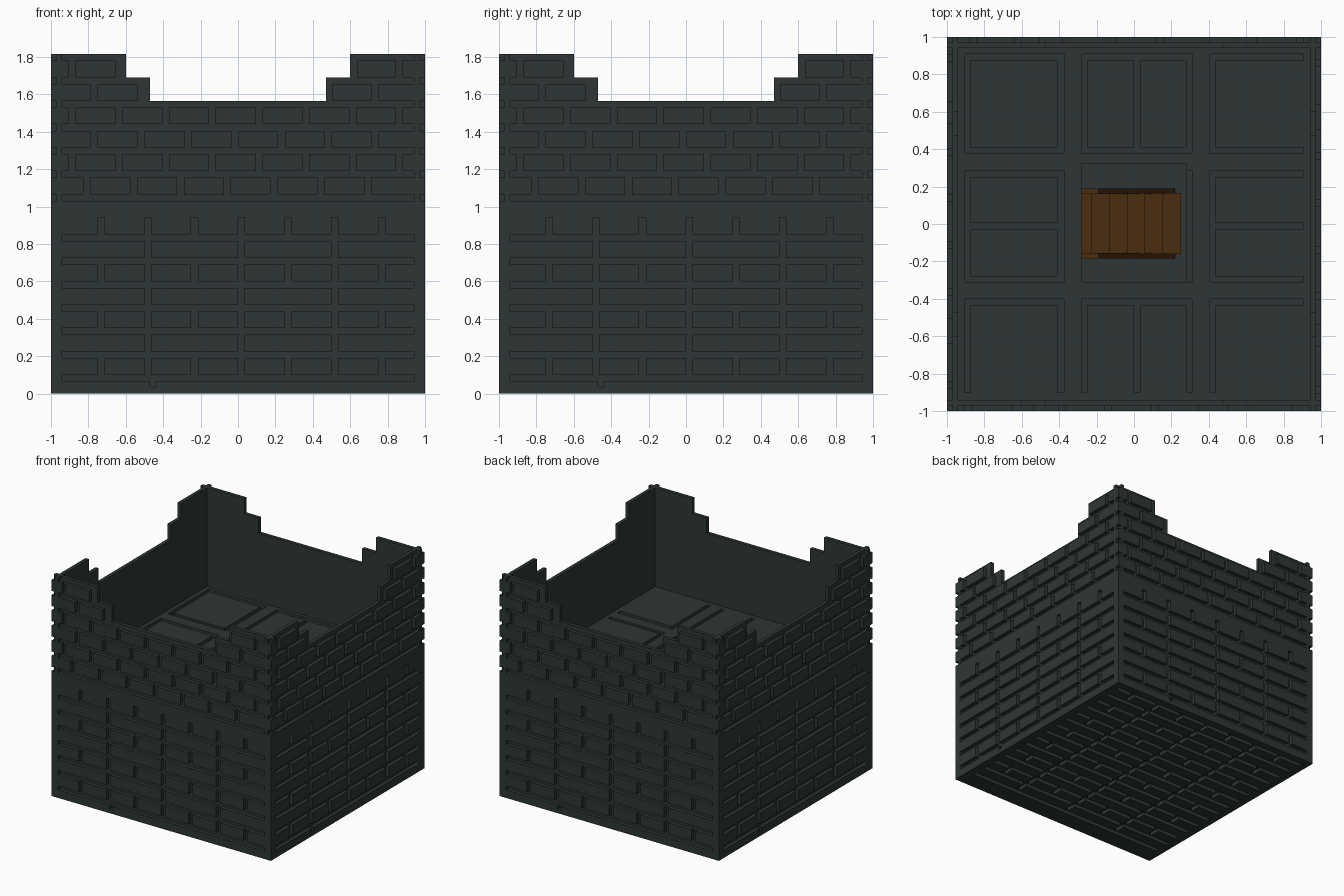
import bpy
import bmesh

if "Cube" in bpy.data.objects:
    bpy.data.objects.remove(bpy.data.objects["Cube"], do_unlink=True)

BACK, FACE, DEEP = 0.94, 1.0, 0.97   # inner side, brick face, mortar depth
G = 0.035                            # mortar width
PITCH = 0.125                        # brick course height


def material(name, rgb):
    mat = bpy.data.materials.new(name)
    mat.use_nodes = True
    color = (*rgb, 1.0)
    mat.diffuse_color = color
    bsdf = mat.node_tree.nodes["Principled BSDF"]
    bsdf.inputs["Base Color"].default_value = color
    bsdf.inputs["Roughness"].default_value = 0.9
    return mat


STONE = material("dark_stone", (0.027, 0.037, 0.035))
WOOD = material("brown_wood", (0.07, 0.025, 0.005))


def finish(name, bm, mat):
    mesh = bpy.data.meshes.new(name)
    bm.to_mesh(mesh)
    bm.free()
    mesh.materials.append(mat)
    obj = bpy.data.objects.new(name, mesh)
    bpy.context.collection.objects.link(obj)
    return obj


def inside(u, v, rects):
    return any(a < u < b and c < v < d for a, b, c, d in rects)


def relief(name, bounds, place, grooves, slabs=(), gaps=()):
    """Stone panel with recessed joints; rectangles are (u0, u1, v0, v1)."""
    rects = [bounds, *grooves, *slabs, *gaps]
    us = sorted({round(x, 4) for r in rects for x in r[:2]})
    vs = sorted({round(x, 4) for r in rects for x in r[2:]})
    bm = bmesh.new()

    def quad(*pts):
        bm.faces.new([bm.verts.new(place(*p)) for p in pts])

    def level(i, j):
        if not (0 <= i < len(us) - 1 and 0 <= j < len(vs) - 1):
            return BACK
        u, v = (us[i] + us[i + 1]) / 2, (vs[j] + vs[j + 1]) / 2
        if inside(u, v, gaps):
            return BACK
        if inside(u, v, grooves) and not inside(u, v, slabs):
            return DEEP
        return FACE

    h = {(i, j): level(i, j) for i in range(-1, len(us)) for j in range(-1, len(vs))}
    # front and back of every cell
    for i, (u0, u1) in enumerate(zip(us, us[1:])):
        for j, (v0, v1) in enumerate(zip(vs, vs[1:])):
            d = h[i, j]
            if d > BACK:
                quad((u0, v0, d), (u1, v0, d), (u1, v1, d), (u0, v1, d))
                quad((u0, v1, BACK), (u1, v1, BACK), (u1, v0, BACK), (u0, v0, BACK))
    # sides wherever the depth changes; outer seams are covered by neighbours
    for i, u in enumerate(us):
        for j, (v0, v1) in enumerate(zip(vs, vs[1:])):
            a, b = h[i - 1, j], h[i, j]
            if a != b and abs(u) != 1:
                quad((u, v0, b), (u, v1, b), (u, v1, a), (u, v0, a))
    for j, v in enumerate(vs):
        for i, (u0, u1) in enumerate(zip(us, us[1:])):
            a, b = h[i, j - 1], h[i, j]
            if a != b and abs(v) != 1 and v != 0:
                quad((u0, v, b), (u0, v, a), (u1, v, a), (u1, v, b))
    bmesh.ops.remove_doubles(bm, verts=bm.verts, dist=0.0005)
    return finish(name, bm, STONE)


def joints(start, step, v0, v1):
    """Upright joints of one brick course."""
    out = []
    u = start
    while u < 0.9:
        out.append((u, u + G, v0, v1))
        u += step
    return out


def plain_courses(base, rows):
    """Courses alternating short and long bricks."""
    out = []
    for k in range(rows):
        v = base + PITCH * k
        out.append((-BACK, BACK, v, v + G))
        start, step = ((-0.5, 0.5), (-0.75, 0.25))[k % 2 == 0]
        out += joints(start, step, v + G, v + PITCH)
    return out


# Wall joints: lower courses, then the parapet with notched corners
wall = plain_courses(0.065, 7)
wall.append((-0.47, -0.44, 0.035, 0.065))
for k in range(7):
    z = 1.03 + PITCH * k
    wall.append((-BACK, BACK, z, z + G))
    wall += [(-1, -DEEP, z, z + G), (DEEP, 1, z, z + G)]
    if k < 6:
        start = -0.825 if k == 0 else (-0.905 if k % 2 else -0.785)
        wall += joints(start, 0.25, z + G, z + PITCH)
TOP = 1.815
steps = [(-0.6, 0.6, 1.69, TOP), (-0.47, 0.47, 1.565, 1.69)]
for a, b, c, d in steps:
    wall += [(a - G, a, c, d), (b, b + G, c, d)]

sides = {
    "front_wall": lambda u, v, d: (u, -d, v),
    "left_wall": lambda u, v, d: (d, u, v),
    "back_wall": lambda u, v, d: (-u, d, v),
    "right_wall": lambda u, v, d: (-d, -u, v),
}
for name, place in sides.items():
    relief(name, (-1, 1, 0, TOP), place, wall, gaps=steps)

# Underside with the same brickwork
under = plain_courses(-0.935, 14)
under += [(-BACK, BACK, 0.815, 0.815 + G)]
relief("underside", (-1, 1, -1, 1), lambda u, v, d: (u, -v, 1 - d), under)

# Paved floor with an open hatch
beds_x = [(-0.905, -0.375), (-0.28, 0.31), (0.405, 0.905)]
beds_y = [(-0.9, -0.4), (-0.31, 0.285), (0.38, 0.91)]
pave_x = [(-0.875, -0.41), (-0.25, 0), (0.035, 0.28), (0.435, 0.905)]
pave_y = [(-0.9, -0.435), (-0.28, -0.03), (0.005, 0.25), (0.41, 0.875)]
beds = [x + y for x in beds_x for y in beds_y]
paving = [x + y for x in pave_x for y in pave_y]
hatch = [(-0.28, 0.28, -0.31, 0.32)]
relief("paved_floor", (-BACK, BACK, -BACK, BACK), lambda u, v, d: (u, v, d),
       beds, paving, hatch)


# Ladder down through the hatch
def prism(name, profile, y0, y1):
    """Extrude an x-z profile along y."""
    bm = bmesh.new()
    face = bm.faces.new([bm.verts.new((x, y0, z)) for x, z in profile])
    new = bmesh.ops.extrude_face_region(bm, geom=[face])["geom"]
    verts = [g for g in new if isinstance(g, bmesh.types.BMVert)]
    bmesh.ops.translate(bm, verts=verts, vec=(0, y1 - y0, 0))
    bmesh.ops.recalc_face_normals(bm, faces=bm.faces)
    return finish(name, bm, WOOD)


rail = [(-0.28, 0.98), (-0.19, 0.98), (0.22, 0.06), (0.12, 0.06), (-0.28, 0.86)]
prism("ladder_rail_left", rail, 0.16, 0.19)
prism("ladder_rail_right", rail, -0.185, -0.155)
for k in range(6):
    x1 = -0.225 + 0.095 * k
    x0 = max(-0.28, x1 - 0.095)
    z = 0.94 - 0.15 * k
    prism(f"ladder_tread_{k + 1}",
          [(x0, z - 0.04), (x1, z - 0.04), (x1, z), (x0, z)], -0.16, 0.165)
